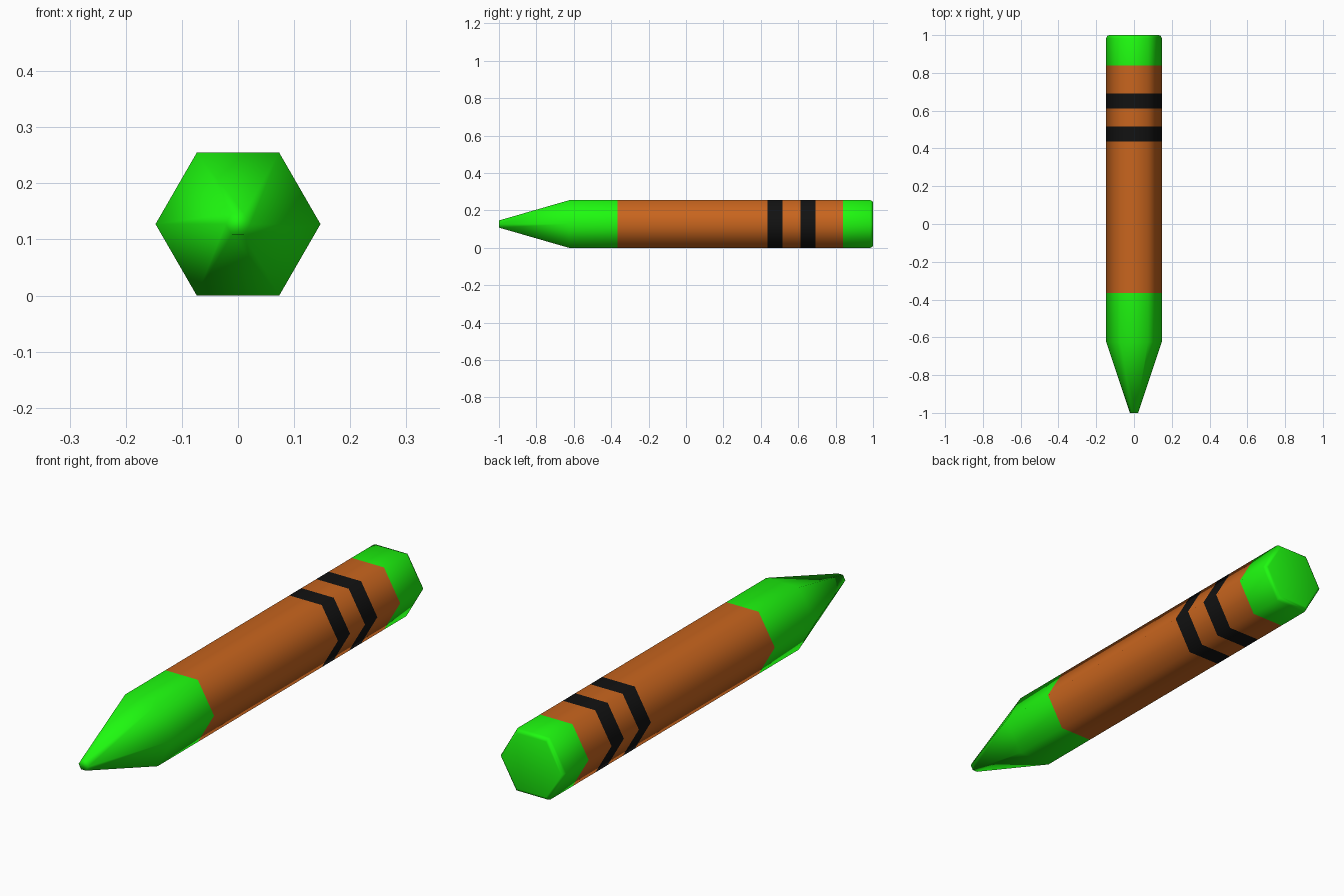
import bpy, bmesh, math

if "Cube" in bpy.data.objects:
    bpy.data.objects.remove(bpy.data.objects["Cube"])

R = 0.147                       # hexagon corner radius
ZC = R * math.sqrt(3) / 2       # axis height, so a flat side rests on z = 0


def material(name, rgb):
    m = bpy.data.materials.new(name)
    m.diffuse_color = (*rgb, 1)
    m.use_nodes = True
    m.node_tree.nodes["Principled BSDF"].inputs["Base Color"].default_value = m.diffuse_color
    return m


green = material("green_wax", (0.013, 0.95, 0.005))
orange = material("orange_paper", (0.58, 0.13, 0.013))
black = material("black_print", (0.006, 0.006, 0.006))


def hex_tube(name, profile, mat, cap_start=False, cap_end=False):
    """Six-sided tube along y through (y, radius) stations."""
    bm = bmesh.new()
    rings = []
    for y, r in profile:
        rings.append([bm.verts.new((r * math.cos(math.radians(60 * i)), y,
                                    ZC + r * math.sin(math.radians(60 * i))))
                      for i in range(6)])
    for a, b in zip(rings, rings[1:]):
        for i in range(6):
            j = (i + 1) % 6
            bm.faces.new((a[i], b[i], b[j], a[j]))
    if cap_start:
        bm.faces.new(rings[0])
    if cap_end:
        bm.faces.new(rings[-1][::-1])
    for f in bm.faces:
        f.smooth = True
    me = bpy.data.meshes.new(name)
    bm.to_mesh(me)
    bm.free()
    me.materials.append(mat)
    ob = bpy.data.objects.new(name, me)
    bpy.context.collection.objects.link(ob)
    return ob


# pointed wax tip
hex_tube("wax_tip", [(-1, 0.022), (-0.625, R), (-0.365, R)], green, cap_start=True)

# paper wrapper with two printed bands
hex_tube("wrapper_main", [(-0.365, R), (0.437, R)], orange)
hex_tube("band_front", [(0.437, R), (0.515, R)], black)
hex_tube("wrapper_middle", [(0.515, R), (0.612, R)], orange)
hex_tube("band_back", [(0.612, R), (0.692, R)], black)
hex_tube("wrapper_back", [(0.692, R), (0.84, R)], orange)

# wax butt end with a small bevel
hex_tube("wax_end", [(0.84, R), (0.985, R), (0.996, R - 0.005), (1, R - 0.016)],
         green, cap_end=True)
